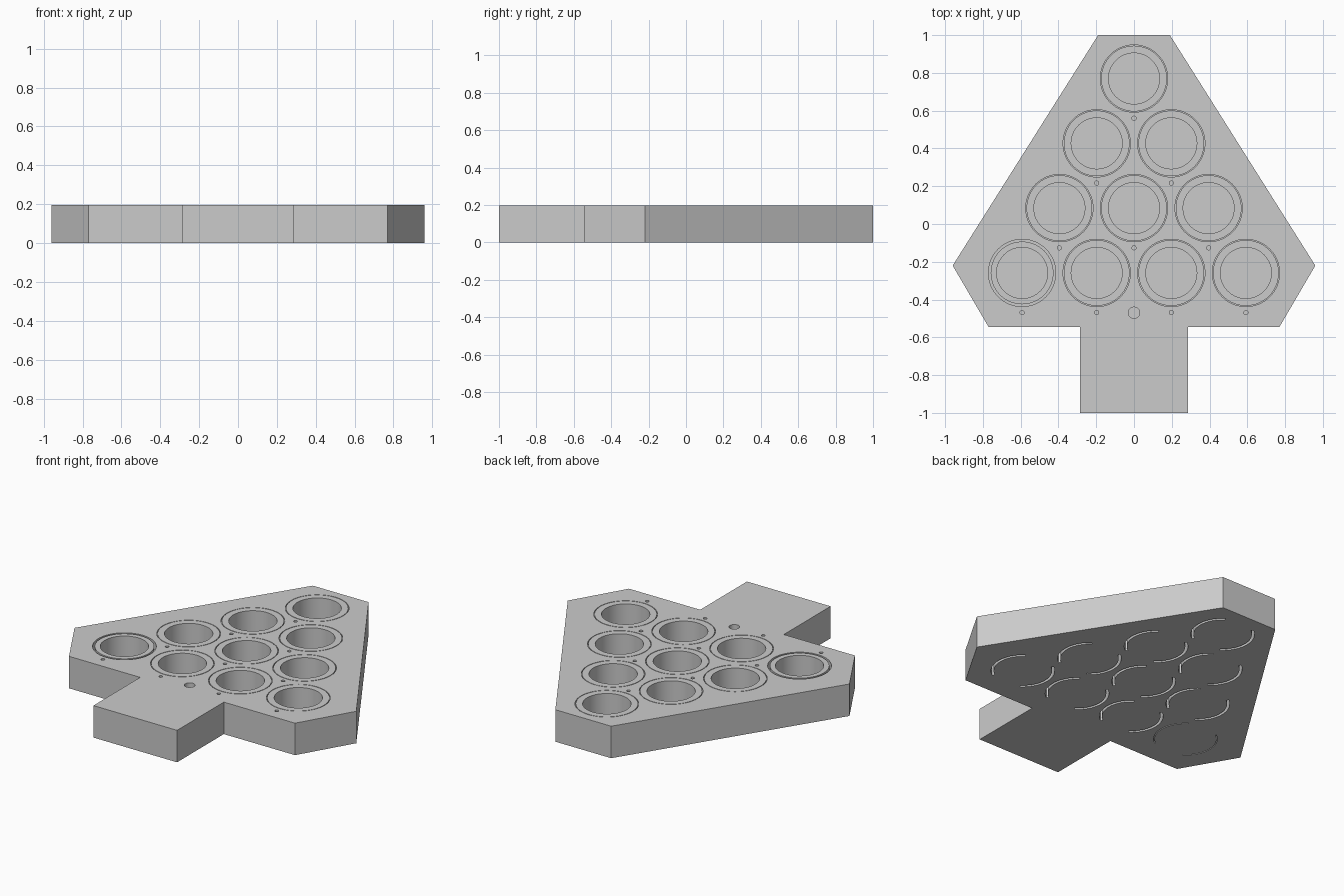
import bpy, bmesh, math

if "Cube" in bpy.data.objects:
    bpy.data.objects.remove(bpy.data.objects["Cube"])

H = 0.197          # plate thickness
HOLE_R = 0.135     # main pocket radius


def make_object(name, bm):
    bmesh.ops.recalc_face_normals(bm, faces=bm.faces)
    mesh = bpy.data.meshes.new(name)
    bm.to_mesh(mesh)
    bm.free()
    obj = bpy.data.objects.new(name, mesh)
    bpy.context.collection.objects.link(obj)
    return obj


def add_prism(bm, points, z0, z1):
    """Closed prism from a flat outline."""
    low = [bm.verts.new((x, y, z0)) for x, y in points]
    top = [bm.verts.new((x, y, z1)) for x, y in points]
    n = len(points)
    bm.faces.new(low[::-1])
    bm.faces.new(top)
    for i in range(n):
        j = (i + 1) % n
        bm.faces.new((low[i], low[j], top[j], top[i]))


def add_cylinder(bm, x, y, r, z0, z1, n=64):
    ring = [(x + r * math.cos(2 * math.pi * i / n),
             y + r * math.sin(2 * math.pi * i / n)) for i in range(n)]
    add_prism(bm, ring, z0, z1)


def add_band(bm, x, y, r0, r1, z0, z1, a0, a1, n):
    """Rectangular section swept round a centre; a full turn closes itself."""
    full = abs(a1 - a0) >= 359.9
    rows = []
    for i in range(n if full else n + 1):
        a = math.radians(a0 + (a1 - a0) * i / n)
        c, s = math.cos(a), math.sin(a)
        rows.append([bm.verts.new((x + r * c, y + r * s, z))
                     for r, z in ((r0, z0), (r1, z0), (r1, z1), (r0, z1))])
    for i in range(n):
        p, q = rows[i], rows[(i + 1) % len(rows)]
        for k in range(4):
            m = (k + 1) % 4
            bm.faces.new((p[k], p[m], q[m], q[k]))
    if not full:
        bm.faces.new(rows[0])
        bm.faces.new(rows[-1][::-1])


# tree-shaped plate, half outline mirrored
half = [(0.19, 1.0), (0.96, -0.22), (0.77, -0.545), (0.285, -0.545), (0.285, -1.0)]
bm = bmesh.new()
add_prism(bm, half + [(-x, y) for x, y in reversed(half)], 0, H)
plate = make_object("tree_plate", bm)

# pockets, ring grooves, pin holes and underside slots
bm = bmesh.new()
for row in range(4):
    y = 0.77 - 0.343 * row
    for col in range(row + 1):
        x = (col - row / 2) * 0.395
        loose = row == 3 and col == 0
        add_cylinder(bm, x, y, HOLE_R, 0.02, H + 0.05)
        add_cylinder(bm, x, y - 0.21, 0.011, 0.1, H + 0.05, 16)
        inner, depth = (0.166, 0.05) if loose else (0.174, 0.008)
        add_band(bm, x, y, inner, 0.178, H - depth, H + 0.05, 0, 360, 64)
        slot_inner = 0.173 if loose else 0.163
        for mid in (0, 180):
            add_band(bm, x, y, slot_inner, 0.178, -0.05, 0.1, mid - 55, mid + 55, 20)
add_cylinder(bm, 0, -0.47, 0.03, 0.1, H + 0.05, 32)
cutter = make_object("hole_cutter", bm)
cutter.hide_render = True

# cut the plate and drop the cutter
mod = plate.modifiers.new("holes", 'BOOLEAN')
mod.operation = 'DIFFERENCE'
mod.solver = 'EXACT'
mod.object = cutter
bpy.context.view_layer.objects.active = plate
plate.select_set(True)
bpy.ops.object.modifier_apply(modifier=mod.name)
bpy.data.objects.remove(cutter)
bpy.ops.object.shade_smooth_by_angle(angle=math.radians(30))
